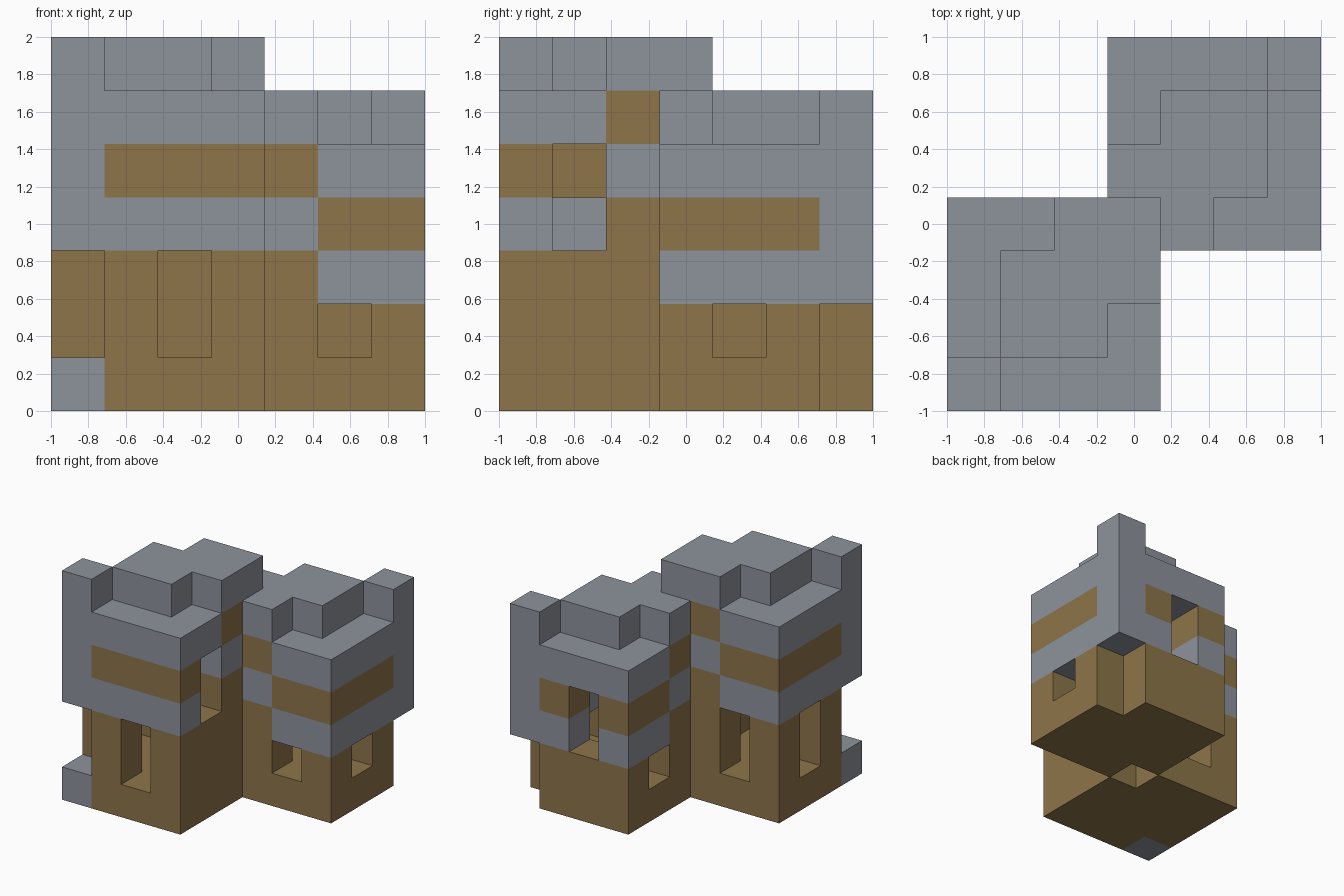
import bpy
import bmesh
from mathutils import Vector

if "Cube" in bpy.data.objects:
    bpy.data.objects.remove(bpy.data.objects["Cube"], do_unlink=True)

N = 7                # blocks along each side
S = 2 / N            # block size
BROWN, GREY = 0, 1


def make_material(name, color):
    mat = bpy.data.materials.new(name)
    mat.use_nodes = True
    mat.diffuse_color = color
    bsdf = next(n for n in mat.node_tree.nodes if n.type == 'BSDF_PRINCIPLED')
    bsdf.inputs["Base Color"].default_value = color
    bsdf.inputs["Roughness"].default_value = 0.9
    return mat


materials = [make_material("timber brown", (0.27, 0.178, 0.068, 1)),
             make_material("stone grey", (0.27, 0.29, 0.33, 1))]

cells = {}           # block position -> (part name, colour)


def tower(name, h, flip, low_door, high_door):
    """Square keep with its post at the local origin; h is the lower storey height."""
    def put(xs, ys, zs, color, part=name):
        for x in xs:
            for y in ys:
                for z in zs:
                    key = (N - 1 - x, N - 1 - y, z) if flip else (x, y, z)
                    if color is None:
                        cells.pop(key, None)
                    else:
                        cells[key] = (part, color)

    full, core = range(4), range(1, 3)
    roof = h + 3

    # Lower storey, upper storey and its painted band
    put(full, full, range(h), BROWN)
    put(full, full, range(h, roof), GREY)
    put(full, full, [h + 1], BROWN)

    # Chequered corners where the two towers meet
    for x, y in ((3, 2), (2, 3)):
        put([x], [y], [h, h + 2], BROWN)
        put([x], [y], [h + 1], GREY)

    # Hollow room
    put(core, core, range(1, h + 2), None)

    # Raised roof
    put(core, core, [roof], GREY, name + "_roof")
    put([2, 3], [3], [roof], GREY, name + "_roof")
    put([3], [2], [roof], GREY, name + "_roof")

    # Overhanging corner post
    put([0], [0], range(h), None)
    put([0], [0], range(h, roof + 1), GREY, name + "_post")

    # Windows below, tall doorway above
    for x, y in ((1, 3), (0, 2), low_door):
        put([x], [y], range(1, h), None)
    put([high_door[0]], [high_door[1]], [h, h + 1], None)


tower("back_tower", 2, True, (3, 1), (2, 0))
tower("front_tower", 3, False, (2, 0), (3, 1))

# Corner stone at the foot, step inside, and the shaft between the towers
cells[0, 0, 0] = ("corner_stone", GREY)
cells[1, 1, 3] = ("inner_step", GREY)
for z in range(3):
    cells.pop((3, 3, z), None)

DIRECTIONS = [Vector(d) for d in ((1, 0, 0), (-1, 0, 0), (0, 1, 0),
                                  (0, -1, 0), (0, 0, 1), (0, 0, -1))]


def build_part(part):
    """Skin the exposed sides of one part's blocks and merge flat areas."""
    bm = bmesh.new()
    for pos, (owner, color) in cells.items():
        if owner != part:
            continue
        p = Vector(pos)
        center = (p + Vector((0.5, 0.5, 0.5))) * S - Vector((1, 1, 0))
        for d in DIRECTIONS:
            if tuple(int(c) for c in p + d) in cells:
                continue
            u = Vector((d.y, d.z, d.x))
            v = d.cross(u)
            corners = [center + (d + u * a + v * b) * S / 2
                       for a, b in ((-1, -1), (1, -1), (1, 1), (-1, 1))]
            face = bm.faces.new([bm.verts.new(c) for c in corners])
            face.material_index = color
    bmesh.ops.remove_doubles(bm, verts=bm.verts, dist=0.001)
    bmesh.ops.dissolve_limit(bm, angle_limit=0.02, verts=bm.verts,
                             edges=bm.edges, delimit={'MATERIAL'})
    mesh = bpy.data.meshes.new(part)
    bm.to_mesh(mesh)
    bm.free()
    for mat in materials:
        mesh.materials.append(mat)
    bpy.context.collection.objects.link(bpy.data.objects.new(part, mesh))


for part in sorted({owner for owner, _ in cells.values()}):
    build_part(part)
